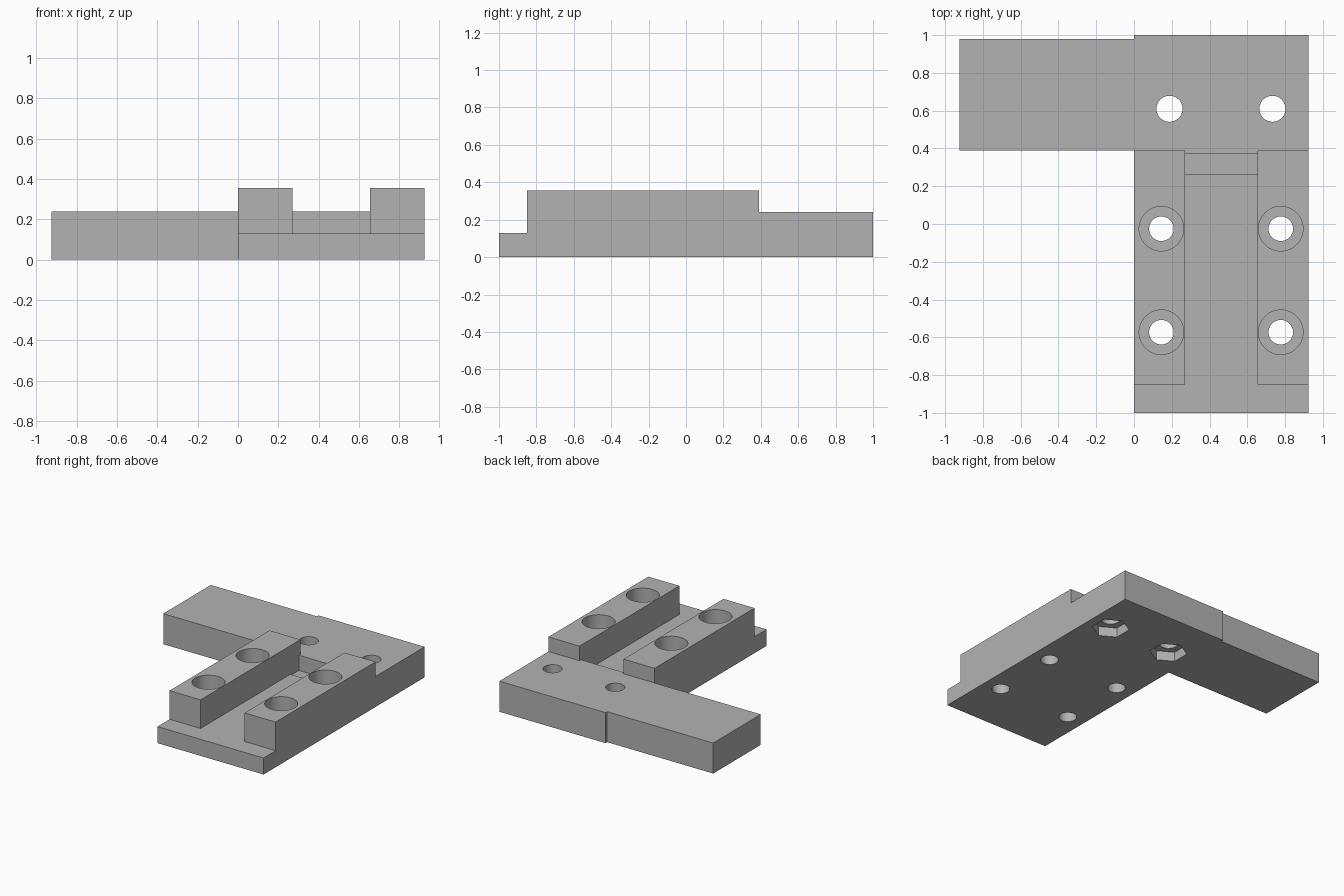
import bpy, bmesh, math
from mathutils import Matrix

cube = bpy.data.objects.get("Cube")
if cube:
    bpy.data.objects.remove(cube, do_unlink=True)

grey = bpy.data.materials.new("plain grey")
grey.use_nodes = True
colour = (0.45, 0.45, 0.45, 1)
grey.diffuse_color = colour
grey.node_tree.nodes["Principled BSDF"].inputs["Base Color"].default_value = colour


def make_object(name, bm):
    bmesh.ops.recalc_face_normals(bm, faces=bm.faces)
    mesh = bpy.data.meshes.new(name)
    bm.to_mesh(mesh)
    bm.free()
    mesh.materials.append(grey)
    obj = bpy.data.objects.new(name, mesh)
    bpy.context.collection.objects.link(obj)
    return obj


def box(name, low, high):
    bm = bmesh.new()
    bmesh.ops.create_cube(bm, size=1)
    for v in bm.verts:
        v.co = [(a + b) / 2 + c * (b - a) for a, b, c in zip(low, high, v.co)]
    return make_object(name, bm)


def prism(name, x, y, low, high, radius, sides=48):
    bm = bmesh.new()
    bmesh.ops.create_cone(bm, cap_ends=True, segments=sides, radius1=radius,
                          radius2=radius, depth=high - low,
                          matrix=Matrix.Translation((x, y, (low + high) / 2)))
    return make_object(name, bm)


def combine(target, tool, operation):
    bpy.context.view_layer.objects.active = target
    mod = target.modifiers.new(operation.lower(), 'BOOLEAN')
    mod.operation, mod.solver, mod.object = operation, 'EXACT', tool
    bpy.ops.object.modifier_apply(modifier=mod.name)
    bpy.data.objects.remove(tool, do_unlink=True)


# Stepped body: side profile in y and z, extruded across x
WIDTH = 0.923
profile = [(-1, 0), (1, 0), (1, 0.24), (0.39, 0.24),
           (0.39, 0.355), (-0.85, 0.355), (-0.85, 0.13), (-1, 0.13)]
bm = bmesh.new()
face = bm.faces.new([bm.verts.new((0, y, z)) for y, z in profile])
side = bmesh.ops.extrude_face_region(bm, geom=[face])
bmesh.ops.translate(bm, vec=(WIDTH, 0, 0),
                    verts=[g for g in side["geom"] if isinstance(g, bmesh.types.BMVert)])
bracket = make_object("mounting_bracket", bm)

# Side arm
combine(bracket, box("side_arm", (-WIDTH, 0.39, 0), (0.05, 0.98, 0.24)), 'UNION')

# Channel between the rails, with a shallow relief at its closed end
for name, low, high in (
        ("channel", (0.27, -0.9, 0.13), (0.653, 0.37, 0.5)),
        ("rail_gap", (0.27, 0.3, 0.24), (0.653, 0.45, 0.5)),
        ("end_relief", (0.27, 0.265, 0.12), (0.653, 0.37, 0.2))):
    combine(bracket, box(name, low, high), 'DIFFERENCE')

# Counterbored rail holes
for x in (0.145, 0.777):
    for y in (-0.573, -0.025):
        combine(bracket, prism("rail_hole", x, y, -0.1, 0.5, 0.065), 'DIFFERENCE')
        combine(bracket, prism("counterbore", x, y, 0.13, 0.5, 0.118), 'DIFFERENCE')

# Rear holes with hexagonal nut pockets underneath
for x in (0.188, 0.733):
    combine(bracket, prism("rear_hole", x, 0.61, -0.1, 0.5, 0.069), 'DIFFERENCE')
    combine(bracket, prism("nut_pocket", x, 0.61, -0.1, 0.075, 0.135, 6), 'DIFFERENCE')

# Smooth bores, crisp edges
bpy.ops.object.select_all(action='DESELECT')
bracket.select_set(True)
bpy.context.view_layer.objects.active = bracket
bpy.ops.object.shade_smooth_by_angle(angle=math.radians(30))
